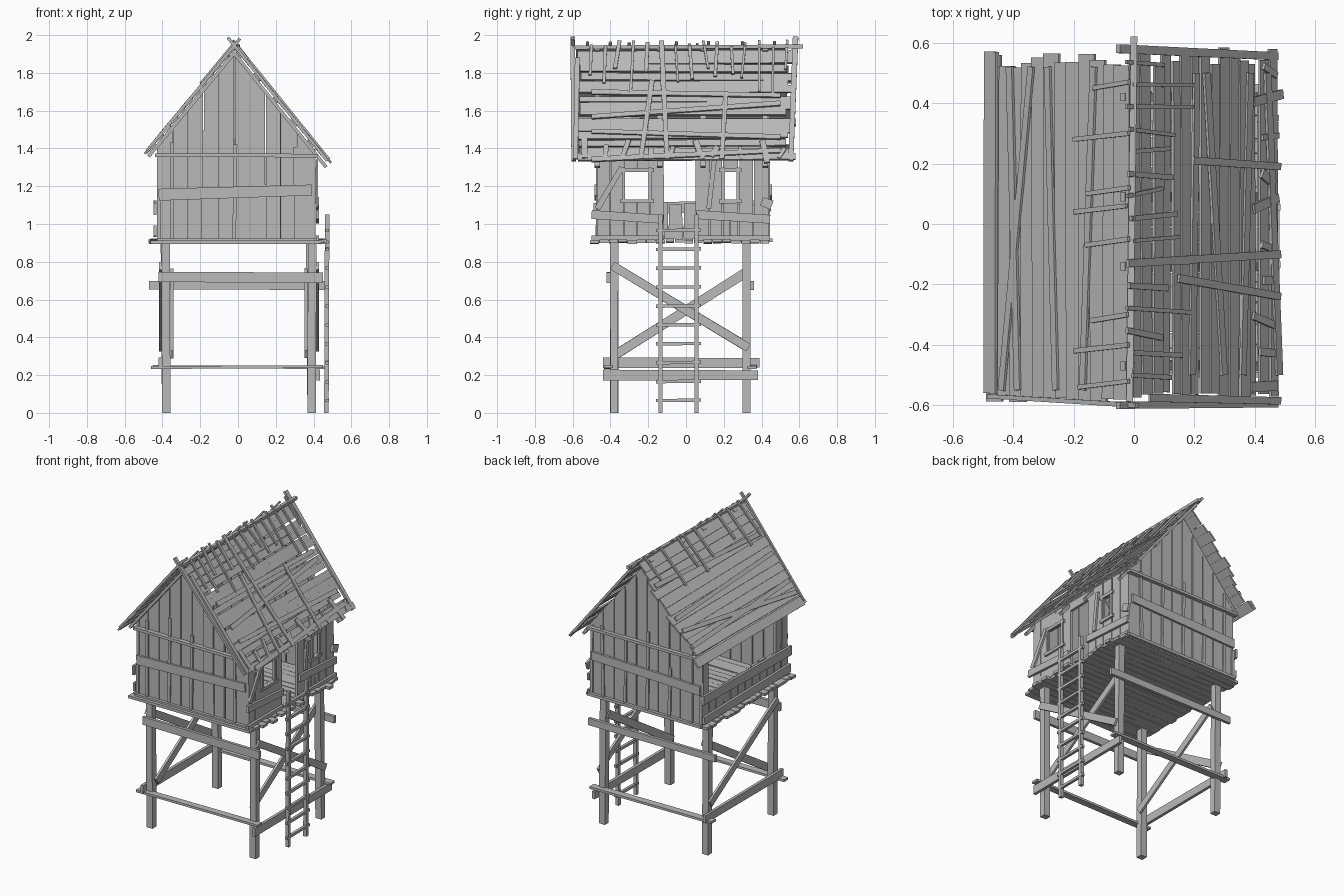
import bpy, bmesh, random
from mathutils import Vector as V

random.seed(7)
rnd = random.uniform
if "Cube" in bpy.data.objects:
    bpy.data.objects.remove(bpy.data.objects["Cube"])

wood = bpy.data.materials.new("weathered_grey_wood")
wood.use_nodes = True
wood.diffuse_color = (0.49, 0.49, 0.49, 1)
wood.node_tree.nodes["Principled BSDF"].inputs["Base Color"].default_value = wood.diffuse_color


def prism(bm, pts, offset):
    """Closed solid from a planar outline pushed along offset."""
    a = [bm.verts.new(V(p)) for p in pts]
    b = [bm.verts.new(V(p) + V(offset)) for p in pts]
    bm.faces.new(a)
    bm.faces.new(b[::-1])
    for i in range(len(a)):
        j = (i + 1) % len(a)
        bm.faces.new((a[j], a[i], b[i], b[j]))


def plank(bm, p, q, width, thick, normal):
    """Rough board from p to q, its broad face turned to normal."""
    p, q = V(p), V(q)
    d = (q - p).normalized()
    side = d.cross(V(normal)).normalized()
    up = side.cross(d)
    w0, w1 = width / 2 * rnd(0.9, 1.05), width / 2 * rnd(0.9, 1.05)
    base = -up * thick / 2
    prism(bm, [p - side * w0 + base, q - side * w1 + base,
               q + side * w1 + base, p + side * w0 + base], up * thick)


def finish(name, bm):
    bmesh.ops.recalc_face_normals(bm, faces=bm.faces)
    mesh = bpy.data.meshes.new(name)
    bm.to_mesh(mesh)
    bm.free()
    mesh.materials.append(wood)
    bpy.context.collection.objects.link(bpy.data.objects.new(name, mesh))


def planks(name, items):
    bm = bmesh.new()
    for item in items:
        plank(bm, *item)
    finish(name, bm)


X, Y, Z = V((1, 0, 0)), V((0, 1, 0)), V((0, 0, 1))
LX, RX, FY, BY = -0.38, 0.39, -0.38, 0.32

# Stilts
planks("stilt_legs", [((x, y, 0), (x + rnd(-.01, .01), y, 0.91), 0.045, 0.045, X)
                      for x in (LX, RX) for y in (FY, BY)])

# Horizontal ties and crossed braces
planks("front_ties", [((-.42, FY - .03, .72), (.45, FY - .03, .715), .055, .02, Y),
                      ((-.46, FY - .03, .24), (.45, FY - .03, .245), .05, .015, Z)])
planks("back_ties", [((-.47, BY + .03, .675), (.48, BY + .03, .675), .045, .02, Y),
                     ((-.45, BY + .03, .245), (.46, BY + .03, .24), .05, .015, Z)])
planks("side_ties", [((RX + .035, -.44, .2), (RX + .035, .38, .2), .055, .02, X),
                     ((LX - .03, -.44, .265), (LX - .03, .39, .265), .055, .02, X)])
braces = []
for x, s in ((RX, 1), (LX, -1)):
    braces.append(((x + s * .03, -.39, .78), (x + s * .03, .33, .345), .05, .015, X))
    braces.append(((x - s * .03, -.37, .31), (x - s * .03, .32, .745), .05, .015, X))
planks("cross_braces", braces)

# Floor boards
planks("floor", [((-.465 + rnd(-.01, .01), -.485 + i * .05, .91 + rnd(-.008, .004)),
                  (.46 + rnd(-.02, .02), -.485 + i * .05, .91 + rnd(-.008, .004)),
                  .048, .018, Z) for i in range(19)])

# Roof slopes
APEX = V((-.02, 0, 1.92))
EAVE = {1: V((.46, 0, 1.325)), -1: V((-.468, 0, 1.38))}


def on_roof(side, s, y, lift=0):
    """Point at fraction s down one slope, raised by lift."""
    d = EAVE[side] - APEX
    normal = V((-d.z, 0, d.x)).normalized() * side
    return APEX + d * s + Y * y + normal * lift


def roof_normal(side):
    return on_roof(side, 0, 0, 1) - APEX


def roof_z(x):
    side = 1 if x > APEX.x else -1
    t = (x - APEX.x) / (EAVE[side].x - APEX.x)
    return APEX.z + (EAVE[side].z - APEX.z) * t - .012


# Gable walls of upright boards cut to the roof line
def gable(name, y, out):
    bm = bmesh.new()
    count = 10
    step = .82 / count
    for i in range(count):
        a, b = -.425 + i * step, -.425 + (i + 1) * step - rnd(.003, .008)
        outline = [(a, y, .92), (b, y, .92), (b, y, roof_z(b))]
        if a < APEX.x < b:
            outline.append((APEX.x, y, roof_z(APEX.x)))
        outline.append((a, y, roof_z(a)))
        prism(bm, outline, (0, out * rnd(.012, .02), 0))
    # Battens over some joints
    for i in range(1, count, 2):
        x = -.43 + i * step
        plank(bm, (x, y + out * .02, .92), (x + rnd(-.01, .01), y + out * .02, rnd(1.2, 1.5)),
              .02, .012, Y)
    # Belt rails
    yy = y + out * .028
    plank(bm, (-.44, yy, 1.365), (.42, yy, 1.362), .018, .03, Y)
    plank(bm, (-.42, yy, 1.155), (.39, yy, 1.18), .06, .014, Y)
    plank(bm, (-.43, yy, .915), (.42, yy, .915), .02, .02, Y)
    finish(name, bm)


gable("front_gable", -.45, -1)
gable("back_gable", .42, 1)

# Entry wall with a doorway and two windows
wx = .4
entry = []
solid = [(-.47, -.33), (-.19, -.115), (.05, .195), (.275, .44)]
for a, b in solid:
    k = max(1, round((b - a) / .07))
    w = (b - a) / k
    for i in range(k):
        y = a + (i + .5) * w
        entry.append(((wx, y, .92), (wx, y + rnd(-.004, .004), 1.39), w * .97, .018, X))
for a, b in ((-.33, -.19), (.195, .275)):
    mid, w = (a + b) / 2, b - a
    for z0, z1 in ((.92, 1.13), (1.28, 1.39)):
        for y in (mid - w / 4, mid + w / 4):
            entry.append(((wx, y, z0), (wx, y, z1), w * .49, .018, X))
    for z in (1.12, 1.285):
        entry.append(((wx + .014, a - .02, z), (wx + .014, b + .02, z), .02, .014, X))
    for y in (a, b):
        entry.append(((wx + .014, y, 1.11), (wx + .014, y, 1.3), .016, .012, X))
for a, b in ((-.5, -.12), (.055, .445)):
    entry.append(((wx + .02, a, 1.05), (wx + .02, b, 1.025), .05, .016, X))
    entry.append(((wx + .02, a, .925), (wx + .02, b, .925), .03, .016, X))
entry += [((wx + .018, -.47, 1.08), (wx + .018, -.34, 1.3), .03, .012, X),
          ((wx + .018, .12, 1.08), (wx + .018, .15, 1.34), .025, .012, X),
          ((wx + .022, .4, 1.12), (wx + .022, .455, 1.1), .05, .016, X),
          ((wx, -.12, 1.365), (wx, .06, 1.365), .06, .018, X)]
planks("entry_wall", entry)

# Open side: low parapet, end posts and top plate
px = -.42
low = [((px, -.44 + i * .077, .92), (px, -.44 + i * .077, 1.11 + rnd(-.01, .01)), .073, .018, X)
       for i in range(12)]
low += [((px, y, 1.1), (px, y, 1.42), .06, .018, X) for y in (-.44, -.375, .4)]
low += [((px - .02, -.49, 1.08), (px - .02, .45, 1.095), .06, .016, X),
        ((px - .02, -.48, .965), (px - .02, .44, .955), .055, .016, X),
        ((px, -.46, 1.4), (px, .43, 1.4), .04, .02, X)]
planks("parapet_wall", low)

# Rafters under both slopes
planks("rafters", [(on_roof(s, -.02, y, -.01), on_roof(s, 1.03, y, -.01), .03, .018, roof_normal(s))
                   for s in (1, -1) for y in (-.47, -.14, .09, .42)])

# Closed slope: lapped boards tilted like shingles, with a few loose ones on top
nl = roof_normal(-1)
tilt = nl - (EAVE[-1] - APEX).normalized() * .12
shingles = []
for i in range(12):
    s = .03 + i * .0855
    shingles.append((on_roof(-1, s, -.575 + rnd(-.015, .015), .008),
                     on_roof(-1, s + rnd(-.015, .015), .545 + rnd(-.03, .02), .008),
                     .075, .01, tilt))
for s0, s1 in ((.9, .68), (.5, .56), (.3, .22), (.78, .84)):
    shingles.append((on_roof(-1, s0, -.55, .02), on_roof(-1, s1, .52, .02), .03, .009, nl))
shingles.append((on_roof(-1, .99, -.56, .014), on_roof(-1, .985, .57, .014), .06, .014, nl))
planks("closed_roof_slope", shingles)

# Ragged slope: long boards with gaps
nr = roof_normal(1)
ragged = []
for i in range(15):
    s = .04 + i * .067
    ragged.append((on_roof(1, s + rnd(-.01, .01), -.59 + rnd(0, .04), .006 + i % 3 * .006),
                   on_roof(1, s + rnd(-.015, .015), .565 + rnd(-.04, .02), .006 + i % 3 * .006),
                   rnd(.038, .056), .01, nr))
for s0, s1 in ((.62, .5), (.75, .8), (.4, .43), (1.0, .92)):
    ragged.append((on_roof(1, s0, -.5, .026), on_roof(1, s1, .5, .026), .03, .01, nr))
planks("ragged_roof_slope", ragged)

# Short slats down the ragged slope, near the ridge and at the eave
slats = []
for i in range(15):
    y = -.5 + i * .074
    slats.append((on_roof(1, rnd(-.07, -.01), y, .028),
                  on_roof(1, rnd(.18, .42), y + rnd(-.03, .03), .028), rnd(.012, .022), .01, nr))
for i in range(10):
    y = -.54 + i * .118
    slats.append((on_roof(1, rnd(.78, .9), y, .024),
                  on_roof(1, rnd(.97, 1.03), y + rnd(-.04, .04), .024), rnd(.02, .035), .01, nr))
for s, y0, y1 in ((-.05, -.13, -.1), (.4, .21, .19), (.3, -.18, -.24), (.1, -.575, -.585)):
    slats.append((on_roof(1, s, y0, .03), on_roof(1, 1, y1, .03), .026, .01, nr))
planks("roof_slats", slats)

# Short slats over the ridge on the closed slope
planks("ridge_slats", [(on_roof(-1, rnd(-.06, -.02), y, .026), on_roof(-1, rnd(.2, .36), y - .02, .026),
                        .016, .01, nl) for y in (-.52, -.4, -.3, -.05, .06, .12, .3, .47)])

# Ridge pole and crossed verge boards
planks("ridge_pole", [((APEX.x + .005, -.6, 1.935), (APEX.x + .02, .62, 1.94), .022, .022, X)])
planks("verge_boards", [(on_roof(s, -.095, y0, .016), on_roof(s, 1, y1, .016), w, .016, roof_normal(s))
                        for s, y0, y1, w in ((1, -.6, -.595, .025), (-1, -.6, -.57, .015),
                                             (1, .58, .555, .028))])

# Ladder
ladder = [((.468, y, 0), (.472, y, 1.05), .022, .024, X) for y in (-.135, .055)]
ladder += [((.472, -.16, .065 + i * .1), (.472, .08, .068 + i * .1), .018, .018, X)
           for i in range(10)]
planks("ladder", ladder)
